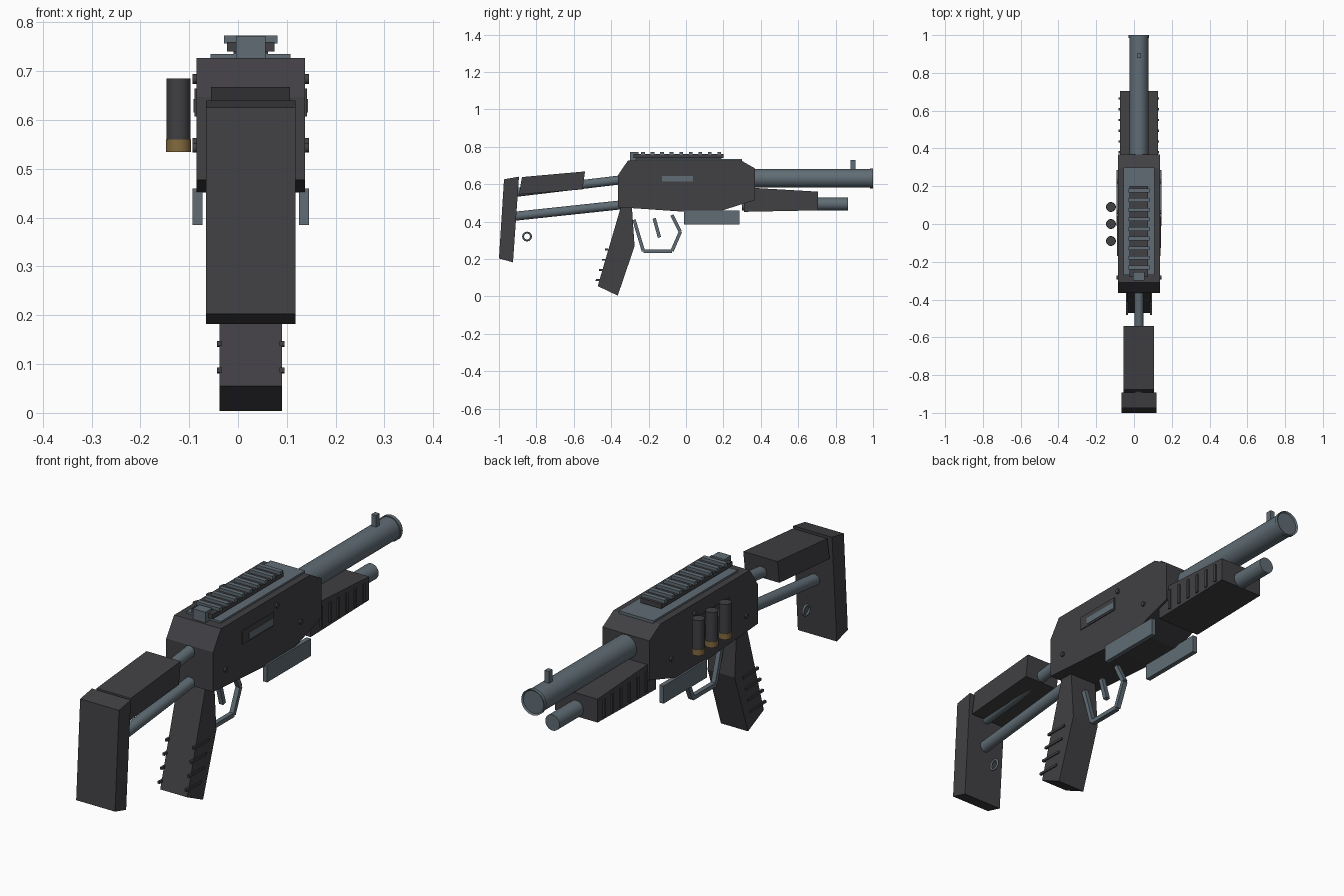
import bpy, bmesh, math
from mathutils import Vector

cube = bpy.data.objects.get("Cube")
if cube:
    bpy.data.objects.remove(cube, do_unlink=True)

CX = 0.026  # centre plane of the body


def material(name, rgb):
    m = bpy.data.materials.new(name)
    m.use_nodes = True
    m.diffuse_color = (*rgb, 1)
    m.node_tree.nodes["Principled BSDF"].inputs["Base Color"].default_value = (*rgb, 1)
    return m


DARK = material("dark_polymer", (0.052, 0.05, 0.056))
STEEL = material("blue_steel", (0.115, 0.15, 0.175))
BRASS = material("brass", (0.23, 0.145, 0.05))


def finish(bm, name, mat, smooth=False):
    bmesh.ops.recalc_face_normals(bm, faces=bm.faces)
    me = bpy.data.meshes.new(name)
    bm.to_mesh(me)
    bm.free()
    me.materials.append(mat)
    ob = bpy.data.objects.new(name, me)
    bpy.context.collection.objects.link(ob)
    if smooth:
        bpy.ops.object.select_all(action="DESELECT")
        ob.select_set(True)
        bpy.context.view_layer.objects.active = ob
        bpy.ops.object.shade_smooth_by_angle(angle=math.radians(35))
    return ob


def prism(name, mat, profile, half, x=CX):
    """Side profile of (y, z) points extruded across x."""
    bm = bmesh.new()
    face = bm.faces.new([bm.verts.new((x - half, y, z)) for y, z in profile])
    ext = bmesh.ops.extrude_face_region(bm, geom=[face])
    verts = [v for v in ext["geom"] if isinstance(v, bmesh.types.BMVert)]
    bmesh.ops.translate(bm, verts=verts, vec=(2 * half, 0, 0))
    return finish(bm, name, mat)


def box(name, mat, half, y0, y1, z0, z1, x=CX):
    return prism(name, mat, [(y0, z0), (y1, z0), (y1, z1), (y0, z1)], half, x)


def rod(name, mat, a, b, r, sides=24):
    a, b = Vector(a), Vector(b)
    bm = bmesh.new()
    bmesh.ops.create_cone(bm, cap_ends=True, segments=sides, radius1=r, radius2=r,
                          depth=(b - a).length)
    bm.transform((b - a).to_track_quat("Z", "Y").to_matrix().to_4x4())
    bmesh.ops.translate(bm, verts=bm.verts, vec=(a + b) / 2)
    return finish(bm, name, mat, True)


def bar(name, mat, a, b, thick, half, x=CX):
    """Flat bar between two (y, z) points."""
    a, b = Vector(a), Vector(b)
    d = (b - a).normalized() * thick / 2
    n = Vector((-d.y, d.x))
    return prism(name, mat, [a - n, b - n, b + n, a + n], half, x)


# Receiver
prism("receiver", DARK, [(-0.364, 0.477), (0, 0.452), (0.17, 0.452), (0.369, 0.515),
                         (0.369, 0.684), (0.294, 0.727), (-0.31, 0.727), (-0.364, 0.647)], 0.111)
for side, sx in (("left", 1), ("right", -1)):
    wall = CX + sx * 0.111
    box(f"{side}_port_frame", DARK, 0.004, -0.17, 0.043, 0.607, 0.665, wall)
    box(f"{side}_port_bolt", STEEL, 0.006, -0.128, 0.037, 0.615, 0.643, wall)
    for i, (y, z) in enumerate([(0.064, 0.684), (0.225, 0.553), (-0.283, 0.543)]):
        rod(f"{side}_pin_{i}", DARK, (wall - sx * 0.01, y, z), (wall + sx * 0.008, y, z), 0.01, 12)
    box(f"{side}_lower_plate", STEEL, 0.01, -0.01, 0.285, 0.385, 0.46, CX + sx * 0.109)

# Top plate, rail and rear sight
box("top_plate", STEEL, 0.082, -0.27, 0.3, 0.722, 0.735)
box("rail_neck", DARK, 0.035, -0.27, 0.19, 0.734, 0.745)
box("rail", DARK, 0.049, -0.28, 0.2, 0.74, 0.76)
for i in range(9):
    y = -0.23 + i * 0.051
    box(f"rail_tooth_{i}", STEEL, 0.055, y - 0.01, y + 0.01, 0.757, 0.773)
box("rear_sight", STEEL, 0.03, -0.3, -0.255, 0.727, 0.772)

# Barrel with rimmed muzzle
rod("barrel", STEEL, (CX, 0.3, 0.631), (CX, 0.99, 0.631), 0.05, 32)
bm = bmesh.new()
bmesh.ops.create_cone(bm, cap_ends=True, segments=32, radius1=0.054, radius2=0.054, depth=0.016)
cap = max(bm.faces, key=lambda f: f.calc_center_median().z)
bmesh.ops.inset_region(bm, faces=[cap], thickness=0.006)
bmesh.ops.translate(bm, verts=cap.verts, vec=(0, 0, -0.006))
bm.transform(Vector((0, 1, 0)).to_track_quat("Z", "Y").to_matrix().to_4x4())
bmesh.ops.translate(bm, verts=bm.verts, vec=(CX, 0.992, 0.631))
finish(bm, "muzzle_ring", STEEL, True)
box("front_sight", STEEL, 0.011, 0.88, 0.905, 0.67, 0.73)

# Magazine tube and pump grip
rod("magazine_tube", STEEL, (CX, 0.3, 0.494), (CX, 0.866, 0.494), 0.034)
prism("pump_grip", DARK, [(0.31, 0.452), (0.705, 0.46), (0.705, 0.56), (0.31, 0.583)], 0.101)
for i in range(6):
    y = 0.38 + i * 0.057
    box(f"pump_rib_{i}", DARK, 0.107, y - 0.006, y + 0.006, 0.468, 0.556 - i * 0.002)

# Pistol grip with side ridges
prism("pistol_grip", DARK, [(-0.345, 0.49), (-0.29, 0.49), (-0.275, 0.268),
                            (-0.365, 0.004), (-0.472, 0.055)], 0.064)
for i in range(4):
    y, z = -0.433 - i * 0.0165, 0.25 - i * 0.054
    for sx in (-1, 1):
        bar(f"grip_ridge_{i}_{sx}", DARK, (y, z), (y + 0.105, z - 0.002), 0.01, 0.005, CX + sx * 0.064)

# Trigger and guard
guard = [(-0.278, 0.41), (-0.228, 0.242), (-0.075, 0.242), (-0.03, 0.345), (-0.075, 0.435)]
for i in range(4):
    bar(f"trigger_guard_{i}", STEEL, guard[i], guard[i + 1], 0.018, 0.01)
bar("trigger", STEEL, (-0.17, 0.417), (-0.142, 0.315), 0.018, 0.01)

# Stock
rod("upper_stock_tube", STEEL, (CX, -0.34, 0.624), (CX, -0.92, 0.555), 0.024)
rod("lower_stock_tube", STEEL, (CX, -0.34, 0.49), (CX, -0.93, 0.427), 0.024)
prism("cheek_rest", DARK, [(-0.893, 0.545), (-0.553, 0.572), (-0.54, 0.668), (-0.877, 0.638)], 0.081)
prism("butt_pad", DARK, [(-1.0, 0.203), (-0.925, 0.182), (-0.893, 0.64), (-0.973, 0.626)], 0.092)

# Sling ring
bpy.ops.mesh.primitive_torus_add(major_radius=0.021, minor_radius=0.005, major_segments=24,
                                 minor_segments=8, location=(CX, -0.85, 0.32),
                                 rotation=(0, math.pi / 2, 0))
ring = bpy.context.object
ring.name = "sling_ring"
ring.data.materials.append(STEEL)
bpy.ops.object.shade_smooth()

# Spare shells on the right side
for i in range(3):
    y = -0.09 + i * 0.09
    rod(f"shell_body_{i}", DARK, (-0.122, y, 0.55), (-0.122, y, 0.685), 0.0245)
    rod(f"shell_base_{i}", BRASS, (-0.122, y, 0.535), (-0.122, y, 0.56), 0.026)
